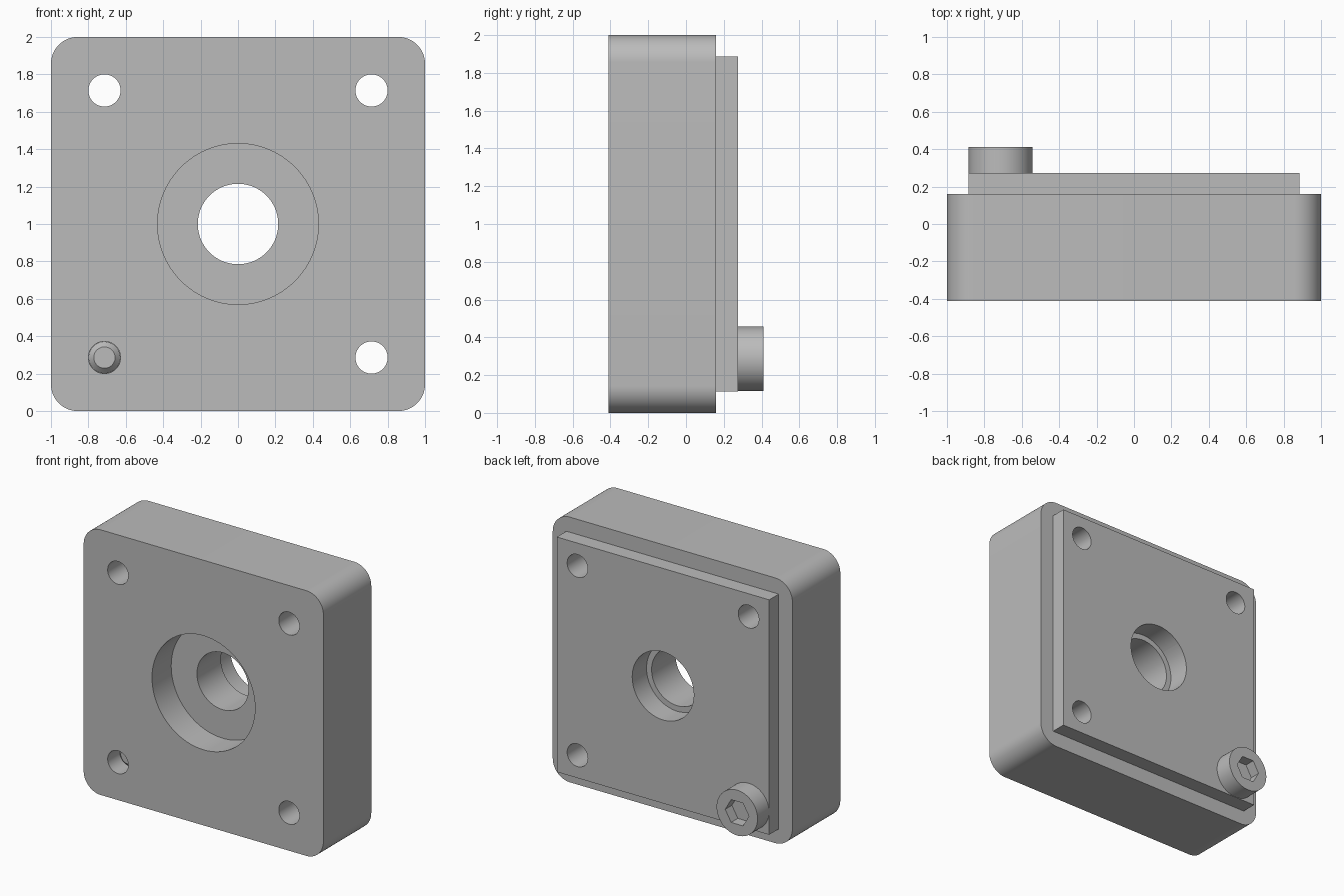
import bpy, bmesh, math
from mathutils import Matrix

cube = bpy.data.objects.get("Cube")
if cube:
    bpy.data.objects.remove(cube, do_unlink=True)

mat = bpy.data.materials.new("plain_grey")
mat.use_nodes = True
GREY = (0.5, 0.5, 0.5, 1)
mat.diffuse_color = GREY
mat.node_tree.nodes["Principled BSDF"].inputs["Base Color"].default_value = GREY

# Depth levels along y, and the screw layout
FRONT, STEP, BACK, HEAD = -0.411, 0.16, 0.274, 0.411
MID, BOLT, BOLT_R = 1.0, 0.714, 0.086


def finish(name, bm):
    mesh = bpy.data.meshes.new(name)
    bm.to_mesh(mesh)
    bm.free()
    obj = bpy.data.objects.new(name, mesh)
    bpy.context.collection.objects.link(obj)
    mesh.materials.append(mat)
    return obj


def box(name, half, y0, y1, radius=0):
    """Square block facing y, with optional rounded corners."""
    bm = bmesh.new()
    bmesh.ops.create_cube(bm, size=1)
    bm.transform(Matrix.Translation((0, (y0 + y1) / 2, MID))
                 @ Matrix.Diagonal((2 * half, y1 - y0, 2 * half, 1)))
    if radius:
        edges = [e for e in bm.edges
                 if abs(e.verts[0].co.y - e.verts[1].co.y) > 0.1]
        bmesh.ops.bevel(bm, geom=edges, offset=radius, segments=14,
                        profile=0.5, affect='EDGES')
    return finish(name, bm)


def rod(name, x, z, y0, y1, r0, r1=None, sides=64):
    """Cylinder or cone along y, radius r0 at y0 and r1 at y1."""
    bm = bmesh.new()
    bmesh.ops.create_cone(bm, cap_ends=True, segments=sides,
                          radius1=r0, radius2=r0 if r1 is None else r1,
                          depth=y1 - y0)
    if sides == 6:  # socket corners point sideways
        bm.transform(Matrix.Rotation(math.pi / 6, 4, 'Z'))
        if abs(max(v.co.x for v in bm.verts) - r0) > 1e-4:
            bm.transform(Matrix.Rotation(math.pi / 6, 4, 'Z'))
    bm.transform(Matrix.Translation((x, (y0 + y1) / 2, z))
                 @ Matrix.Rotation(-math.pi / 2, 4, 'X'))
    return finish(name, bm)


def combine(target, tool, operation):
    mod = target.modifiers.new(tool.name, 'BOOLEAN')
    mod.operation, mod.object, mod.solver = operation, tool, 'EXACT'
    bpy.context.view_layer.objects.active = target
    bpy.ops.object.modifier_apply(modifier=mod.name)
    bpy.data.objects.remove(tool, do_unlink=True)


def smooth(obj):
    bpy.ops.object.select_all(action='DESELECT')
    obj.select_set(True)
    bpy.context.view_layer.objects.active = obj
    bpy.ops.object.shade_smooth_by_angle(angle=math.radians(30))


# Rounded block with the raised square plate on its back
housing = box("housing", 1.0, FRONT, STEP, 0.143)
combine(housing, box("raised_plate", 0.886, STEP - 0.1, BACK), 'UNION')

# Stepped centre bore: front recess, through hole, back recess
for y0, y1, r in ((-0.6, FRONT + 0.229, 0.43), (-0.6, 0.6, 0.215),
                  (BACK - 0.171, 0.6, 0.257)):
    combine(housing, rod("bore", 0, MID, y0, y1, r, sides=96), 'DIFFERENCE')

# Four corner bolt holes
for sx in (-1, 1):
    for sz in (-1, 1):
        combine(housing, rod("bolt_hole", sx * BOLT, MID + sz * BOLT,
                             -0.6, 0.6, BOLT_R), 'DIFFERENCE')
smooth(housing)

# Socket screw in one corner: head, hexagon recess, shank, chamfered tip
sx, sz = -BOLT, MID - BOLT
head = rod("screw_head", sx, sz, BACK, HEAD, 0.171)
combine(head, rod("hex_socket", sx, sz, HEAD - 0.08, 0.6, 0.099, sides=6),
        'DIFFERENCE')
smooth(head)
tip = -0.297
smooth(rod("screw_shank", sx, sz, tip + 0.029, BACK, BOLT_R - 0.001))
smooth(rod("screw_tip", sx, sz, tip, tip + 0.029, 0.057, BOLT_R - 0.001))
